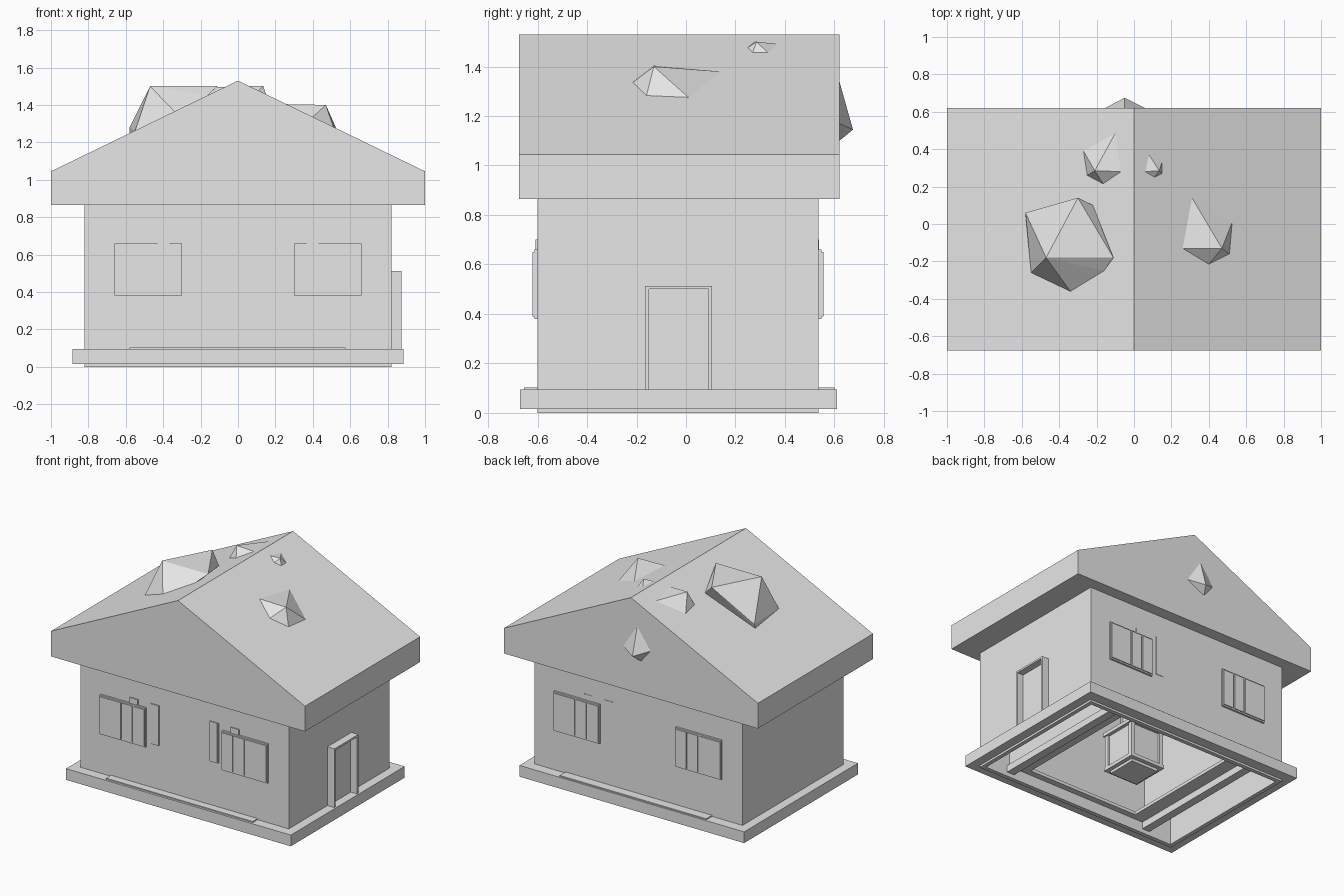
import bpy, bmesh

cube = bpy.data.objects.get("Cube")
if cube:
    bpy.data.objects.remove(cube, do_unlink=True)

grey = bpy.data.materials.new("plain_grey")
grey.use_nodes = True
COLOUR = (0.8, 0.8, 0.8, 1)
grey.diffuse_color = COLOUR
grey.node_tree.nodes["Principled BSDF"].inputs["Base Color"].default_value = COLOUR


def finish(name, bm):
    bmesh.ops.recalc_face_normals(bm, faces=bm.faces)
    mesh = bpy.data.meshes.new(name)
    bm.to_mesh(mesh)
    bm.free()
    mesh.materials.append(grey)
    obj = bpy.data.objects.new(name, mesh)
    bpy.context.collection.objects.link(obj)
    return obj


def add_box(bm, x, y, z):
    """Box from (low, high) pairs on each axis."""
    verts = bmesh.ops.create_cube(bm, size=1)["verts"]
    for v in verts:
        v.co = [lo + (c + 0.5) * (hi - lo) for c, (lo, hi) in zip(v.co, (x, y, z))]


def boxes(name, *parts):
    bm = bmesh.new()
    for part in parts:
        add_box(bm, *part)
    return finish(name, bm)


def ring(name, x, y, z, w):
    """Rectangular frame made of four bars of width w."""
    inner = (y[0] + w, y[1] - w)
    return boxes(name, (x, (y[0], inner[0]), z), (x, (inner[1], y[1]), z),
                 ((x[0], x[0] + w), inner, z), ((x[1] - w, x[1]), inner, z))


def rock(name, points):
    """Faceted stone as the hull of a few corner points."""
    bm = bmesh.new()
    for p in points:
        bm.verts.new(p)
    bmesh.ops.convex_hull(bm, input=bm.verts)
    return finish(name, bm)


def roof_z(x):
    return 1.53 - 0.485 * abs(x)


FRONT, BACK = -0.60, 0.535

# Walls, open underneath, and the base around them
ring("walls", (-0.82, 0.82), (FRONT, BACK), (0, 0.87), 0.03)
ring("base", (-0.885, 0.885), (-0.67, 0.61), (0.015, 0.095), 0.095)
ring("floor_frame", (-0.58, 0.575), (-0.655, 0.60), (0.08, 0.103), 0.13)

# Floor beams and inner partitions
for side, label in ((-1, "right"), (1, "left")):
    x = side * 0.58
    boxes(f"beam_{label}", ((x - 0.03, x + 0.03), (-0.59, 0.52), (0.03, 0.08)))
    boxes(f"partition_{label}", ((x - 0.01, x + 0.01), (-0.58, 0.52), (0.08, 0.87)))

# Gabled roof
bm = bmesh.new()
profile = [(-1, 0.865), (1, 0.865), (1, 1.045), (0, 1.53), (-1, 1.045)]
face = bm.faces.new([bm.verts.new((x, -0.675, z)) for x, z in profile])
out = bmesh.ops.extrude_face_region(bm, geom=[face])["geom"]
bmesh.ops.translate(bm, vec=(0, 1.295, 0),
                    verts=[v for v in out if isinstance(v, bmesh.types.BMVert)])
finish("roof", bm)

# Windows on the front and back, mirrored left and right
for wall, out, end in ((FRONT, -1, "front"), (BACK, 1, "back")):
    for side, label in ((-1, "right"), (1, "left")):
        def plate(a, b, z, depth):
            xs = tuple(sorted((side * a, side * b)))
            ys = tuple(sorted((wall - out * 0.01, wall + out * depth)))
            return xs, ys, z
        boxes(f"window_{end}_{label}",
              plate(0.30, 0.66, (0.38, 0.66), 0.013),
              *[plate(a, b, (0.39, 0.65), 0.02)
                for a, b in ((0.305, 0.39), (0.40, 0.48), (0.49, 0.655))])
        if end == "front" or side == 1:
            boxes(f"shutter_{end}_{label}",
                  plate(0.20, 0.26, (0.415, 0.70), 0.008 if end == "front" else 0.003),
                  plate(0.26, 0.27, (0.415, 0.70), 0.004 if end == "front" else 0.002),
                  plate(0.365, 0.43, (0.65, 0.70), 0.008 if end == "front" else 0.003))

# Door surround and door
boxes("door_frame",
      ((0.81, 0.875), (-0.165, -0.15), (0.09, 0.513)),
      ((0.81, 0.875), (0.09, 0.105), (0.09, 0.513)),
      ((0.81, 0.875), (-0.15, 0.09), (0.50, 0.513)))
boxes("door", ((0.81, 0.825), (-0.15, 0.09), (0.09, 0.50)))

# Stove standing in the middle of the room
boxes("stove_foot", ((-0.11, 0.11), (-0.11, 0.11), (0, 0.02)),
      ((-0.14, 0.14), (-0.14, 0.14), (0.02, 0.045)))
boxes("stove_body", ((-0.12, 0.12), (-0.12, 0.12), (0.045, 0.28)),
      *[((x - 0.015, x + 0.015), (y - 0.015, y + 0.015), (0.045, 0.28))
        for x in (-0.12, 0.12) for y in (-0.12, 0.12)])
boxes("stove_top", ((-0.145, 0.145), (-0.145, 0.145), (0.28, 0.305)))
bm = bmesh.new()
bmesh.ops.create_cone(bm, cap_ends=True, segments=8, radius1=0.1, radius2=0.05, depth=0.56)
bmesh.ops.translate(bm, verts=bm.verts, vec=(0, 0, 0.585))
finish("stove_flue", bm)


# Stones bedded in the roof: raised peaks plus an outline on the roof slope
def roof_rock(name, peaks, outline):
    low = [(x, y, roof_z(x)) for x, y in outline]
    n = len(low)
    root = (sum(p[0] for p in low) / n, sum(p[1] for p in low) / n,
            sum(p[2] for p in low) / n - 0.1)
    rock(name, peaks + low + [root])


roof_rock("large_rock",
          [(-0.47, -0.18, 1.50), (-0.11, -0.18, 1.50), (-0.30, 0.14, 1.50), (-0.58, 0.06, 1.28)],
          [(-0.58, 0.05), (-0.55, -0.26), (-0.34, -0.36), (-0.16, -0.25), (-0.22, 0.10)])
roof_rock("side_rock", [(0.47, -0.13, 1.40)],
          [(0.31, 0.14), (0.525, 0.01), (0.51, -0.16), (0.40, -0.215), (0.26, -0.13)])
roof_rock("small_rock", [(0.135, 0.285, 1.50)],
          [(0.08, 0.37), (0.15, 0.33), (0.15, 0.27), (0.11, 0.25), (0.06, 0.28)])
roof_rock("ridge_rock", [(-0.21, 0.285, 1.50)],
          [(-0.27, 0.39), (-0.25, 0.26), (-0.165, 0.215), (-0.07, 0.28), (-0.10, 0.485)])
rock("gable_rock", [(-0.05, 0.675, 1.145), (-0.05, 0.62, 1.34), (-0.155, 0.62, 1.19),
                    (-0.08, 0.62, 1.10), (0.06, 0.62, 1.17), (-0.05, 0.5, 1.2)])
